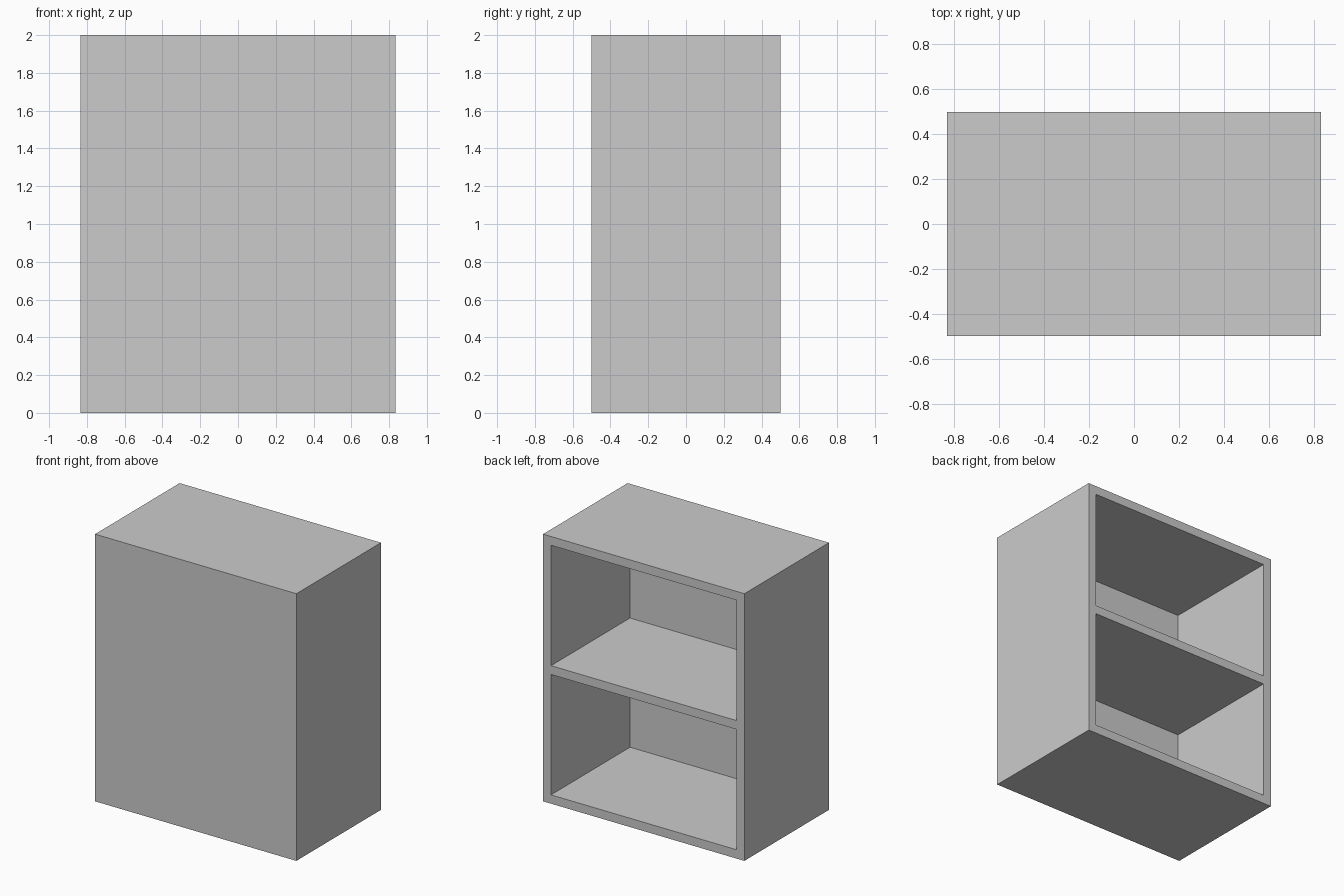
import bpy

if "Cube" in bpy.data.objects:
    bpy.data.objects.remove(bpy.data.objects["Cube"])

W, D, H = 1.667, 1.0, 2.0   # outer size
T = 0.066                   # panel thickness
BAY = (H - 3 * T) / 2       # height of one compartment


def box(name, lo, hi):
    """Axis-aligned box between two corners."""
    centre = [(a + b) / 2 for a, b in zip(lo, hi)]
    bpy.ops.mesh.primitive_cube_add(size=1, location=centre)
    ob = bpy.context.object
    ob.name = ob.data.name = name
    ob.scale = [b - a for a, b in zip(lo, hi)]
    bpy.ops.object.transform_apply(location=False, rotation=False, scale=True)
    return ob


# Cabinet carcass: closed at the front, open at the back
cabinet = box("cabinet_carcass", (-W / 2, -D / 2, 0), (W / 2, D / 2, H))

# Two stacked compartments, leaving a shelf between them
for i, part in enumerate(("lower", "upper")):
    z = T + i * (BAY + T)
    cutter = box(part + "_compartment_cutter",
                 (-W / 2 + T, -D / 2 + T, z),
                 (W / 2 - T, D / 2 + 0.2, z + BAY))
    cutter.hide_render = True
    cutter.display_type = 'WIRE'
    mod = cabinet.modifiers.new(part + "_compartment", 'BOOLEAN')
    mod.operation = 'DIFFERENCE'
    mod.solver = 'EXACT'
    mod.object = cutter
    # Cut the opening, then drop the helper
    bpy.context.view_layer.objects.active = cabinet
    bpy.ops.object.modifier_apply(modifier=mod.name)
    bpy.data.objects.remove(cutter)
